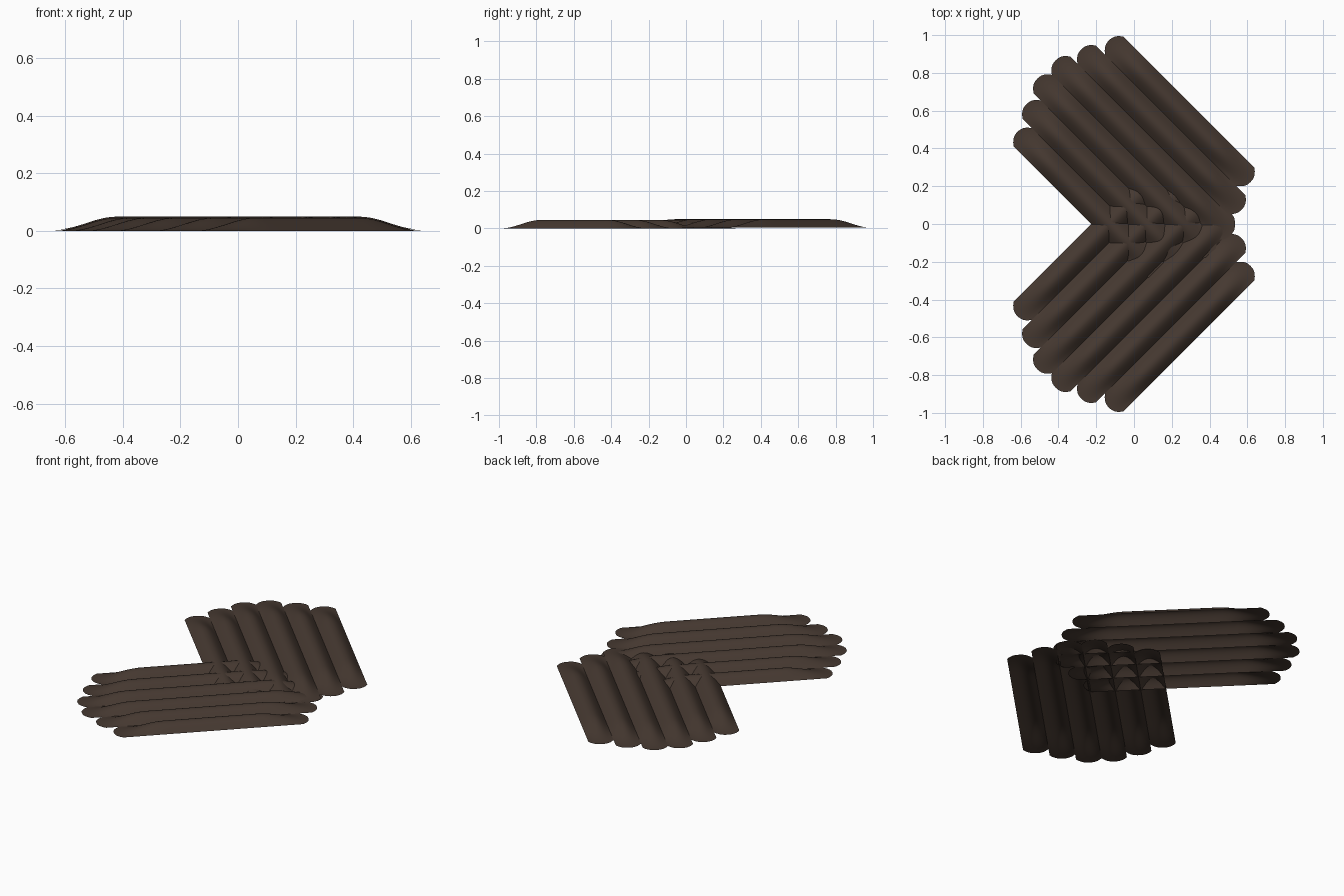
import bpy, bmesh, math
from mathutils import Matrix

if "Cube" in bpy.data.objects:
    bpy.data.objects.remove(bpy.data.objects["Cube"])

soil = bpy.data.materials.new("dark_soil")
soil.diffuse_color = (0.06, 0.04, 0.03, 1)
soil.use_nodes = True
soil.node_tree.nodes["Principled BSDF"].inputs["Base Color"].default_value = soil.diffuse_color

PITCH = 0.137                                  # width of one furrow ridge
HALF = [0.53, 0.60, 0.655, 0.655, 0.60, 0.53]  # half length of each ridge
HEIGHT = 0.045
TAPER = 0.27
NU, NV = 40, 12


def smooth(t):
    t = max(0.0, min(1.0, t))
    return t * t * (3 - 2 * t)


def add_ridge(bm, centre, half):
    """Open rounded ridge along local x, tapering to rounded tips."""
    rows = []
    for j in range(NV + 1):
        t = -1 + 2 * j / NV
        reach = half - 0.04 * abs(t) ** 2.5     # rounded end outline
        row = []
        for i in range(NU + 1):
            # denser sampling toward the tips
            x = reach * math.sin(math.pi / 2 * (-1 + 2 * i / NU))
            z = HEIGHT * math.cos(math.pi / 2 * t) * smooth((reach - abs(x)) / TAPER)
            row.append(bm.verts.new((x, centre + t * PITCH / 2, max(z, 0))))
        rows.append(row)
    for a, b in zip(rows, rows[1:]):
        for i in range(NU):
            bm.faces.new((a[i], a[i + 1], b[i + 1], b[i]))


def furrow_patch(name, y, angle, lift):
    bm = bmesh.new()
    for k, half in enumerate(HALF):
        add_ridge(bm, (k - 2.5) * PITCH, half)
    bm.transform(Matrix.Translation((0, y, lift)) @ Matrix.Rotation(angle, 4, 'Z'))
    mesh = bpy.data.meshes.new(name)
    bm.to_mesh(mesh)
    bm.free()
    mesh.materials.append(soil)
    mesh.shade_smooth()
    ob = bpy.data.objects.new(name, mesh)
    bpy.context.collection.objects.link(ob)


# Two ploughed patches meeting in a chevron; the back one lies slightly higher
furrow_patch("front_furrows", -0.355, math.radians(45), 0.0)
furrow_patch("back_furrows", 0.355, math.radians(-45), 0.004)
